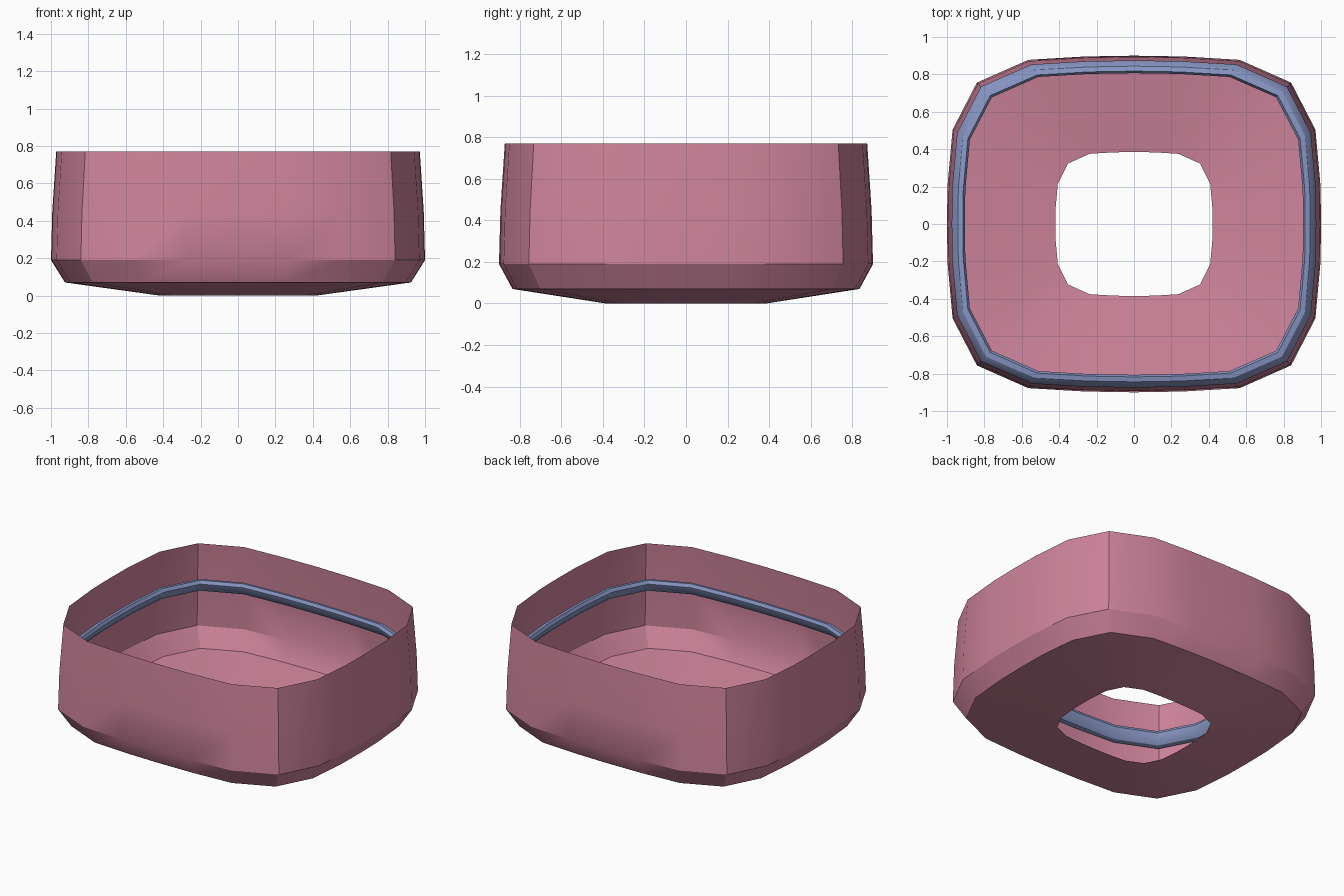
import bpy, bmesh, math

cube = bpy.data.objects.get("Cube")
if cube:
    bpy.data.objects.remove(cube, do_unlink=True)


def make_material(name, rgb):
    mat = bpy.data.materials.new(name)
    mat.use_nodes = True
    mat.diffuse_color = (*rgb, 1)
    mat.node_tree.nodes["Principled BSDF"].inputs["Base Color"].default_value = (*rgb, 1)
    return mat


pink = make_material("dusty pink", (0.62, 0.23, 0.33))
blue = make_material("slate blue", (0.25, 0.31, 0.56))

# Rounded-square outline: one quarter as unit fractions, mirrored to all four
QUARTER = [(1, 0), (0.997, 0.23), (0.97, 0.56), (0.84, 0.84),
           (0.565, 0.975), (0.265, 0.995), (0, 1)]
half = QUARTER + [(-x, y) for x, y in QUARTER[-2::-1]]
OUTLINE = half + [(x, -y) for x, y in half[-2:0:-1]]


def loft(name, sections, mat, closed=False):
    """Bridge outline rings given as (half width, half depth, height)."""
    bm = bmesh.new()
    rings = [[bm.verts.new((x * rx, y * ry, z)) for x, y in OUTLINE]
             for rx, ry, z in sections]
    n = len(OUTLINE)
    pairs = list(zip(rings, rings[1:]))
    if closed:
        pairs.append((rings[-1], rings[0]))
    for a, b in pairs:
        for i in range(n):
            j = (i + 1) % n
            bm.faces.new((a[i], a[j], b[j], b[i]))
    mesh = bpy.data.meshes.new(name)
    bm.to_mesh(mesh)
    bm.free()
    mesh.materials.append(mat)
    obj = bpy.data.objects.new(name, mesh)
    bpy.context.collection.objects.link(obj)
    bpy.ops.object.select_all(action='DESELECT')
    obj.select_set(True)
    bpy.context.view_layer.objects.active = obj
    bpy.ops.object.shade_smooth_by_angle(angle=math.radians(30))
    return obj


# Thin open shell: sloped floor with a central hole, chamfer, tapering wall
loft("bowl_shell", [(0.42, 0.385, 0.0), (0.925, 0.835, 0.07), (1.0, 0.9, 0.19),
                    (0.993, 0.893, 0.45), (0.972, 0.872, 0.77)], pink)

# Inner bead: tilted oval tube running round the inside of the wall
bead = []
for k in range(8):
    t = math.tau * k / 8
    out = 0.0375 * math.cos(t)
    up = 0.047 * math.sin(t - math.radians(32))
    bead.append((0.942 + out, 0.844 + out, 0.50 + up))
loft("inner_bead", bead, blue, closed=True)
